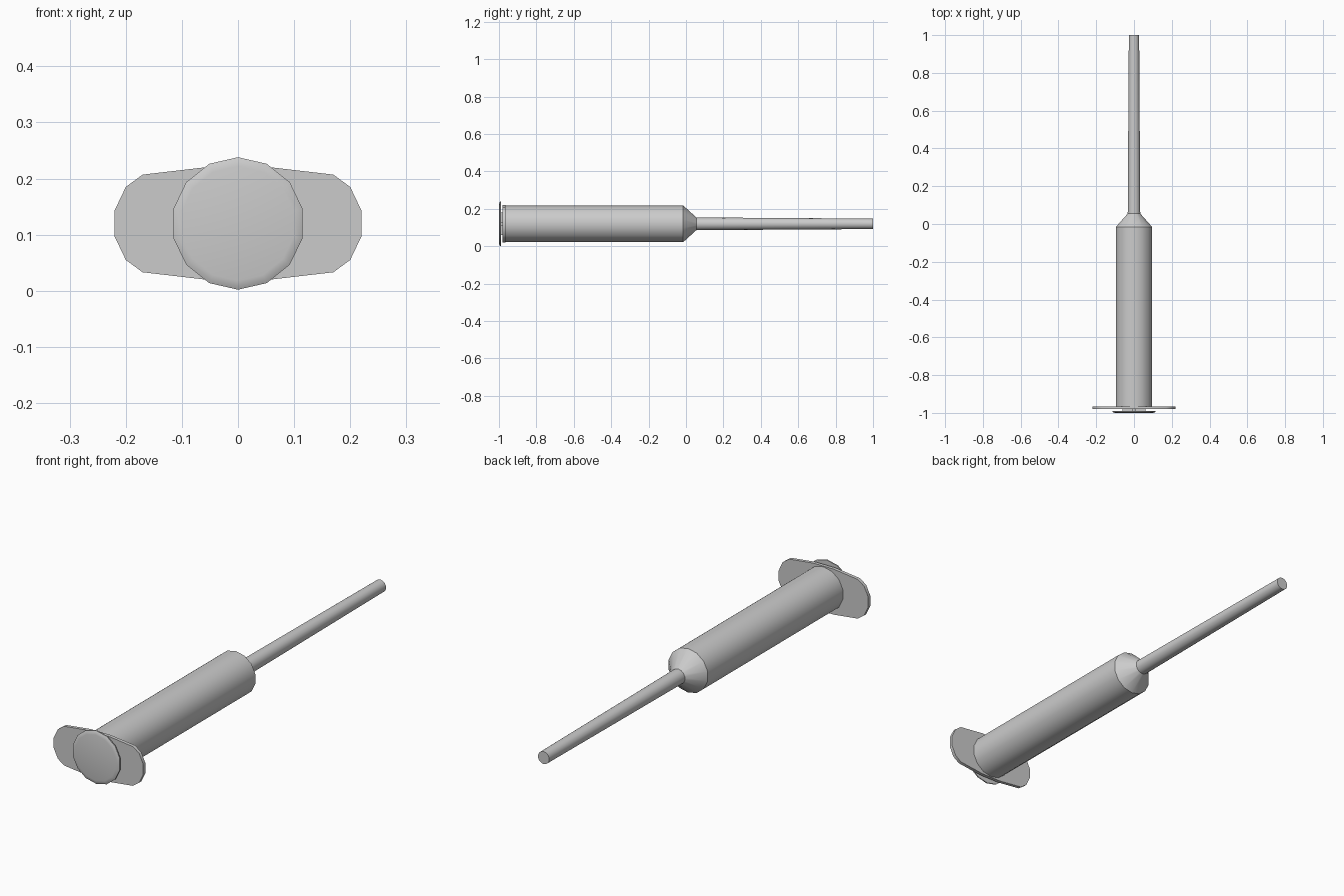
import bpy, bmesh, math

if "Cube" in bpy.data.objects:
    bpy.data.objects.remove(bpy.data.objects["Cube"])

ZC = 0.12      # height of the long axis
SIDES = 14


def finish(name, bm):
    bmesh.ops.recalc_face_normals(bm, faces=bm.faces)
    mesh = bpy.data.meshes.new(name)
    bm.to_mesh(mesh)
    bm.free()
    ob = bpy.data.objects.new(name, mesh)
    bpy.context.collection.objects.link(ob)
    bpy.ops.object.select_all(action='DESELECT')
    ob.select_set(True)
    bpy.context.view_layer.objects.active = ob
    bpy.ops.object.shade_smooth_by_angle(angle=math.radians(35))
    return ob


def lathe(name, profile):
    """Rings of (y, radius) about the long axis, with capped ends."""
    bm = bmesh.new()
    rings = []
    for y, r in profile:
        angles = [2 * math.pi * i / SIDES for i in range(SIDES)]
        rings.append([bm.verts.new((r * math.sin(a), y, ZC + r * math.cos(a))) for a in angles])
    for a, b in zip(rings, rings[1:]):
        for i in range(SIDES):
            j = (i + 1) % SIDES
            bm.faces.new((a[i], a[j], b[j], b[i]))
    bm.faces.new(rings[0])
    bm.faces.new(rings[-1])
    return finish(name, bm)


def plate(name, outline, y0, y1):
    """Outline of (x, z offset) extruded along the long axis."""
    bm = bmesh.new()
    face = bm.faces.new([bm.verts.new((x, y0, ZC + z)) for x, z in outline])
    new = bmesh.ops.extrude_face_region(bm, geom=[face])['geom']
    bmesh.ops.translate(bm, vec=(0, y1 - y0, 0),
                        verts=[v for v in new if isinstance(v, bmesh.types.BMVert)])
    return finish(name, bm)


# Barrel with conical shoulder
lathe("barrel", [(-0.97, 0.098), (-0.015, 0.098), (0.062, 0.028)])

# Long tapered tip
lathe("needle", [(0.055, 0.034), (1.0, 0.028)])

# Thumb pad with rounded rim
lathe("thumb_pad", [(-1.0, 0.102), (-0.998, 0.112), (-0.995, 0.118), (-0.99, 0.118)])

# Finger flange, mirrored from one quarter outline
quarter = [(0.22, 0.023), (0.20, 0.065), (0.17, 0.087), (0.05, 0.101)]
right = [(x, -z) for x, z in reversed(quarter)] + quarter
plate("finger_flange", right + [(-x, -z) for x, z in right], -0.98, -0.965)

# Cross-section plunger rod between pad and flange
w, t = 0.06, 0.01
arm = [(w, -t), (w, t), (t, t)]
cross = []
for k in range(4):
    c, s = round(math.cos(k * math.pi / 2)), round(math.sin(k * math.pi / 2))
    cross += [(c * x - s * z, s * x + c * z) for x, z in arm]
plate("plunger_rod", cross, -0.992, -0.975)
